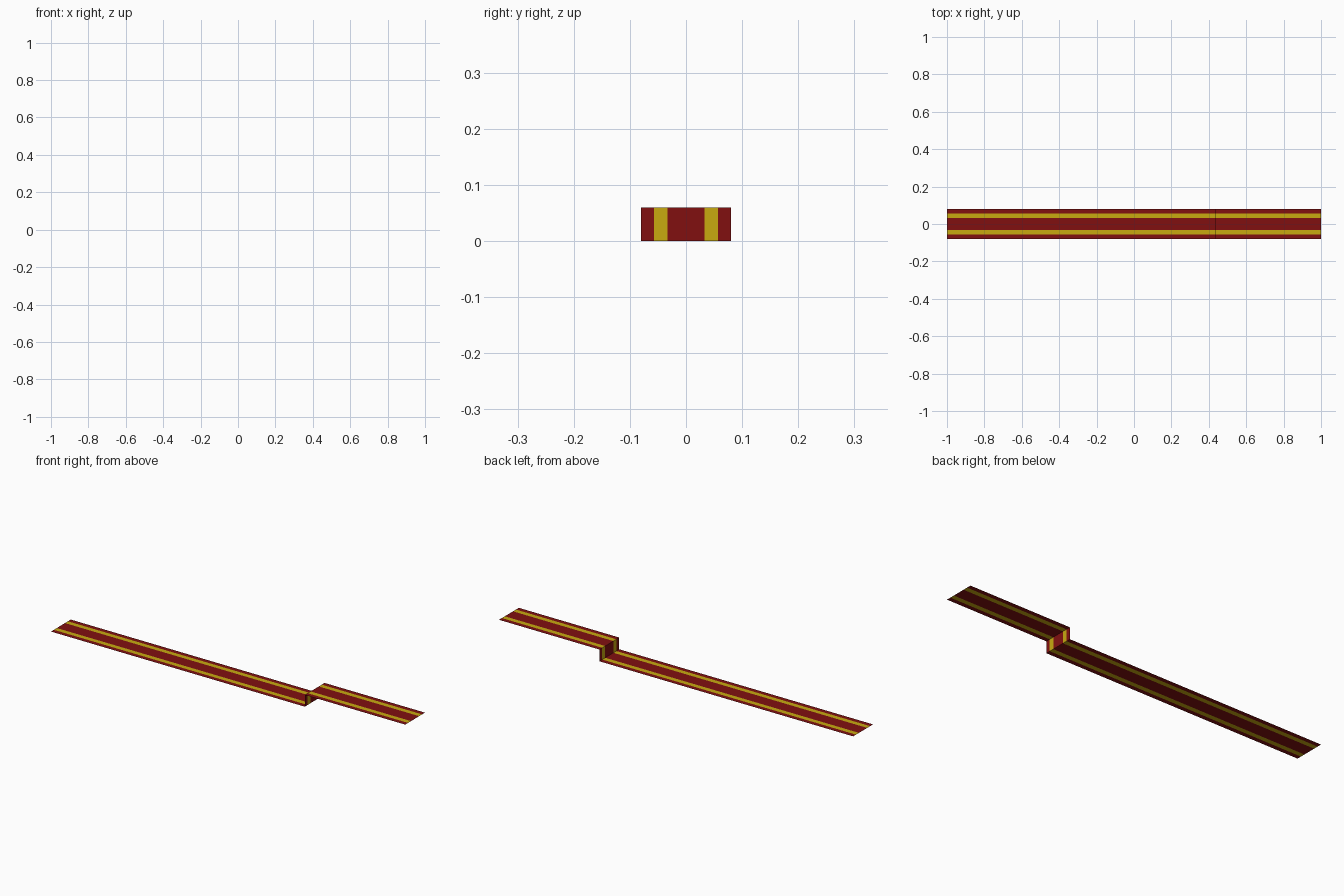
import bpy, bmesh

if "Cube" in bpy.data.objects:
    bpy.data.objects.remove(bpy.data.objects["Cube"])


def material(name, color):
    m = bpy.data.materials.new(name)
    m.diffuse_color = (*color, 1)
    m.use_nodes = True
    m.node_tree.nodes["Principled BSDF"].inputs["Base Color"].default_value = m.diffuse_color
    return m


red = material("red_cloth", (0.22, 0.005, 0.005))
gold = material("gold_cloth", (0.58, 0.40, 0.005))

# Cross-width breaks: red border, gold stripe, red centre, gold stripe, red border
WIDTHS = [-0.08, -0.057, -0.033, 0.033, 0.057, 0.08]
STEP_X, STEP_Z = 0.433, 0.06


def strip(name, start, end, flip=False):
    """Paper-thin striped cloth running between two (x, z) points."""
    bm = bmesh.new()
    rows = [[bm.verts.new((x, y, z)) for y in WIDTHS] for x, z in (start, end)]
    for i in range(len(WIDTHS) - 1):
        face = bm.faces.new((rows[0][i], rows[1][i], rows[1][i + 1], rows[0][i + 1]))
        face.material_index = i % 2
        if flip:
            face.normal_flip()
    mesh = bpy.data.meshes.new(name)
    bm.to_mesh(mesh)
    bm.free()
    mesh.materials.append(red)
    mesh.materials.append(gold)
    obj = bpy.data.objects.new(name, mesh)
    bpy.context.collection.objects.link(obj)


# Long floor run, riser over the step, short upper run
strip("lower_carpet", (-1, 0), (STEP_X, 0))
strip("carpet_riser", (STEP_X, 0), (STEP_X, STEP_Z), flip=True)
strip("upper_carpet", (STEP_X, STEP_Z), (1, STEP_Z))
